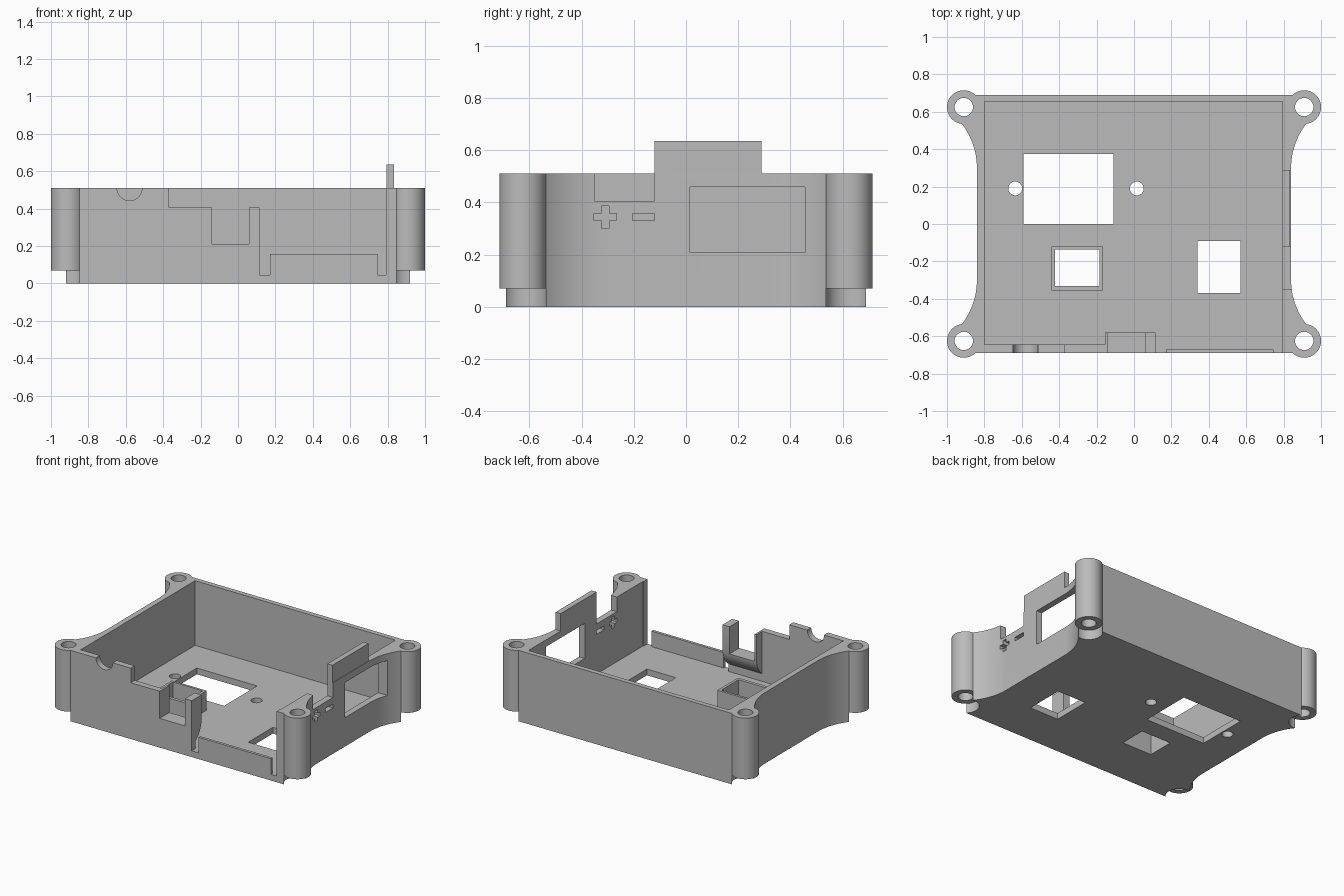
import bpy, bmesh, math
from mathutils import Matrix, Vector

if "Cube" in bpy.data.objects:
    bpy.data.objects.remove(bpy.data.objects["Cube"], do_unlink=True)

grey = bpy.data.materials.new("plain_grey")
grey.use_nodes = True
grey.diffuse_color = (0.5, 0.5, 0.5, 1)
grey.node_tree.nodes["Principled BSDF"].inputs["Base Color"].default_value = (0.5, 0.5, 0.5, 1)

TOP, FLOOR, FOOT = 0.51, 0.045, 0.07
FRONT, BACK = -0.69, 0.69
BOSS_X, BOSS_Y, BOSS_R = 0.91, 0.625, 0.09


def make(name, bm):
    bmesh.ops.recalc_face_normals(bm, faces=bm.faces)
    mesh = bpy.data.meshes.new(name)
    bm.to_mesh(mesh)
    bm.free()
    mesh.materials.append(grey)
    obj = bpy.data.objects.new(name, mesh)
    bpy.context.scene.collection.objects.link(obj)
    return obj


def prism(name, points, offset):
    """Extrude a closed outline along an offset."""
    bm = bmesh.new()
    face = bm.faces.new([bm.verts.new(p) for p in points])
    grown = bmesh.ops.extrude_face_region(bm, geom=[face], use_keep_orig=True)
    verts = [v for v in grown["geom"] if isinstance(v, bmesh.types.BMVert)]
    bmesh.ops.translate(bm, verts=verts, vec=Vector(offset))
    return make(name, bm)


def box(name, x, y, z):
    points = [(x[0], y[0], z[0]), (x[1], y[0], z[0]), (x[1], y[1], z[0]), (x[0], y[1], z[0])]
    return prism(name, points, (0, 0, z[1] - z[0]))


def cylinder(name, centre, radius, depth, axis="Z"):
    bm = bmesh.new()
    turn = Matrix.Rotation(math.pi / 2, 4, "X") if axis == "Y" else Matrix()
    bmesh.ops.create_cone(bm, cap_ends=True, segments=48, radius1=radius, radius2=radius,
                          depth=depth, matrix=Matrix.Translation(centre) @ turn)
    return make(name, bm)


def combine(target, tool, operation="DIFFERENCE"):
    mod = target.modifiers.new("combine", "BOOLEAN")
    mod.operation, mod.solver, mod.object = operation, "EXACT", tool
    bpy.context.view_layer.objects.active = target
    bpy.ops.object.modifier_apply(modifier=mod.name)
    bpy.data.objects.remove(tool, do_unlink=True)


# Body outline: straight front and back, sides flaring in arcs to the corners
flare = 0.385
quarter = []
for i in range(13):
    a = math.radians(40) * i / 12
    quarter.append((0.84 + flare * (1 - math.cos(a)), 0.3 + flare * math.sin(a)))
quarter += [(BOSS_X, BOSS_Y), (0.86, BACK)]
half = [(x, -y) for x, y in reversed(quarter)] + quarter
outline = half + [(-x, y) for x, y in reversed(half)]
case = prism("case_shell", [(x, y, 0) for x, y in outline], (0, 0, TOP))

# Screw bosses, relieved below and bored through
corners = [(sx * BOSS_X, sy * BOSS_Y) for sx in (-1, 1) for sy in (-1, 1)]
for x, y in corners:
    combine(case, cylinder("relief", (x, y, FOOT - 0.1), BOSS_R, 0.2))
    combine(case, cylinder("boss", (x, y, (TOP + FOOT) / 2), BOSS_R, TOP - FOOT), "UNION")
    combine(case, cylinder("bore", (x, y, 0.3), 0.049, 1))

# Cavity
combine(case, box("cavity", (-0.8, 0.795), (-0.645, 0.655), (FLOOR, 1)))

# Raised tab on the right wall
combine(case, box("tab", (0.795, 0.835), (-0.12, 0.29), (0.4, 0.635)), "UNION")

# Thickened bracket behind the front wall, curving back under
bracket = [(-0.68, 0.1), (-0.645, 0.1), (-0.622, 0.12), (-0.6, 0.15),
           (-0.586, 0.18), (-0.58, 0.21), (-0.58, 0.45), (-0.68, 0.45)]
combine(case, prism("bracket", [(-0.155, y, z) for y, z in bracket], (0.27, 0, 0)), "UNION")

# Stepped openings in the front wall: left, right, bottom
for x0, x1, z in [(-0.37, 0.14, 0.405), (-0.14, 0.06, 0.21), (0.115, 0.79, FLOOR)]:
    combine(case, box("front_opening", (x0, x1), (-0.8, -0.56), (z, 1)))
combine(case, cylinder("cable_notch", (-0.58, -0.68, TOP), 0.067, 0.2, "Y"))

# Thin lip across the wide opening
combine(case, box("front_lip", (0.17, 0.745), (FRONT, -0.67), (0.02, 0.157)), "UNION")

# Right wall notch, window and polarity slots: y range, z range
side_cuts = [((-0.35, -0.12), (0.405, 1)), ((0.015, 0.455), (0.208, 0.46)),
             ((-0.205, -0.12), (0.33, 0.358)),
             ((-0.352, -0.267), (0.33, 0.358)), ((-0.324, -0.295), (0.301, 0.387))]
for y, z in side_cuts:
    combine(case, box("side_cut", (0.7, 1.2), y, z))

# Frame standing on the floor
combine(case, box("floor_frame", (-0.44, -0.165), (-0.355, -0.12), (0.02, 0.185)), "UNION")

# Floor openings
for x, y in [((-0.59, -0.11), (0, 0.375)), ((0.34, 0.57), (-0.37, -0.09)),
             ((-0.422, -0.185), (-0.332, -0.137))]:
    combine(case, box("floor_opening", x, y, (-0.1, 0.3)))
for x in (-0.635, 0.015):
    combine(case, cylinder("floor_hole", (x, 0.19, 0), 0.037, 0.3))

# Smooth the curves, keep the edges crisp
bpy.ops.object.select_all(action="DESELECT")
case.select_set(True)
bpy.context.view_layer.objects.active = case
bpy.ops.object.shade_smooth_by_angle(angle=math.radians(30))
